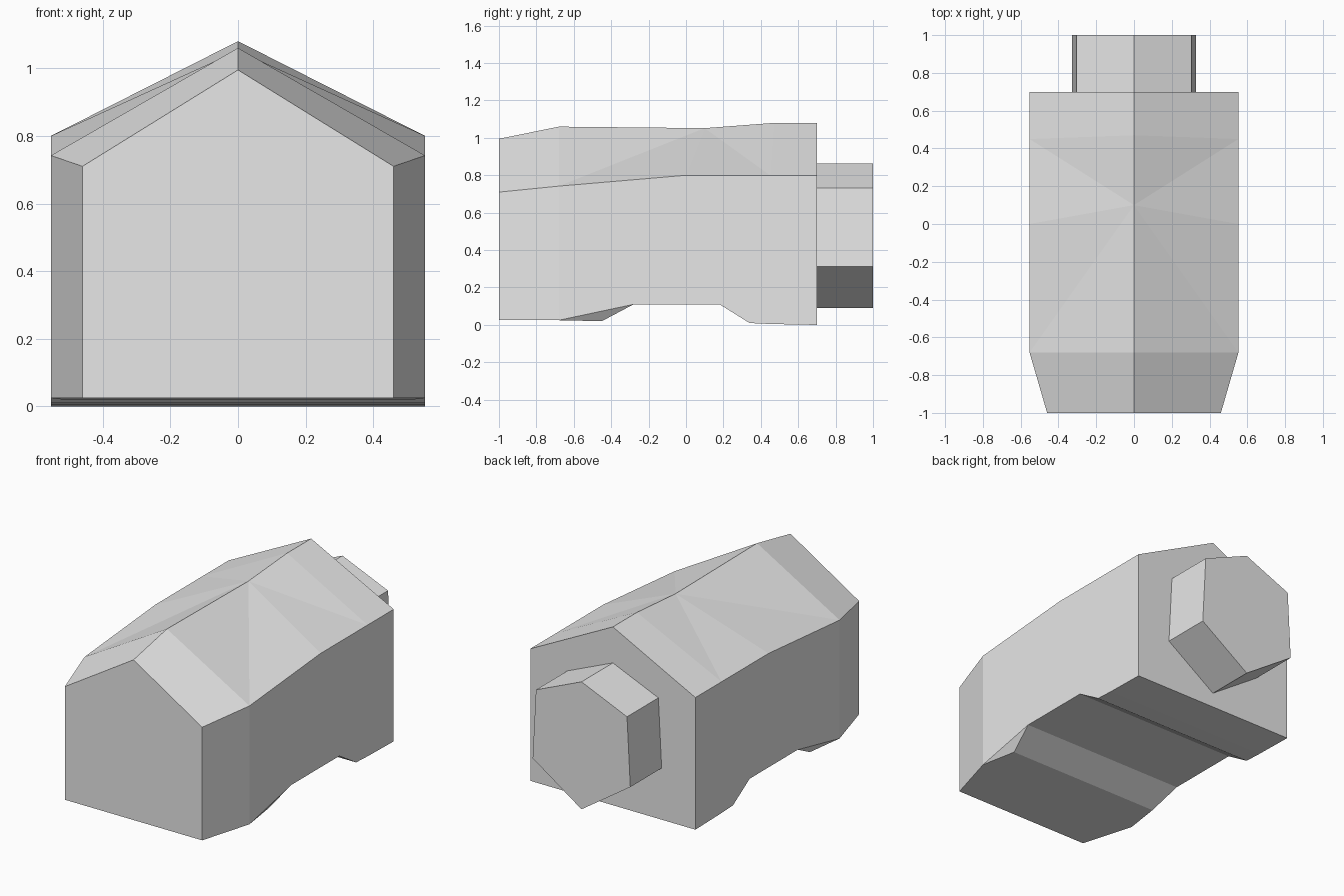
import bpy
import bmesh

if "Cube" in bpy.data.objects:
    bpy.data.objects.remove(bpy.data.objects["Cube"])

grey = bpy.data.materials.new("light grey")
grey.use_nodes = True
grey.diffuse_color = (0.8, 0.8, 0.8, 1)
grey.node_tree.nodes["Principled BSDF"].inputs["Base Color"].default_value = (0.8, 0.8, 0.8, 1)


def finish(bm, name):
    bmesh.ops.remove_doubles(bm, verts=bm.verts, dist=0.0005)
    bmesh.ops.recalc_face_normals(bm, faces=bm.faces)
    mesh = bpy.data.meshes.new(name)
    bm.to_mesh(mesh)
    bm.free()
    mesh.materials.append(grey)
    obj = bpy.data.objects.new(name, mesh)
    bpy.context.collection.objects.link(obj)
    return obj


def face(bm, points):
    return bm.faces.new([bm.verts.new(p) for p in points])


# Body outlines along its length: nose, shoulder, ..., tail
WIDE, NOSE = 0.553, 0.46
eave = [(NOSE, -1, 0.71), (WIDE, -0.68, 0.742), (WIDE, 0, 0.8),
        (WIDE, 0.45, 0.8), (WIDE, 0.7, 0.8)]
ridge = [(0, -1, 0.995), (0, -0.68, 1.06), (0, 0.1, 1.052),
         (0, 0.47, 1.08), (0, 0.7, 1.08)]
belly = [(NOSE, -1, 0.025), (WIDE, -0.68, 0.025), (0.515, -0.45, 0.02),
         (WIDE, -0.28, 0.11), (WIDE, 0.18, 0.11), (WIDE, 0.34, 0.01),
         (WIDE, 0.45, 0.005), (WIDE, 0.7, 0)]

bm = bmesh.new()
for side in (1, -1):
    e, r, b = ([(side * x, y, z) for x, y, z in line] for line in (eave, ridge, belly))
    # Roof slopes
    for i in range(len(e) - 1):
        if i == 2:
            face(bm, (e[i], e[i + 1], r[i]))
            face(bm, (e[i + 1], r[i + 1], r[i]))
        elif i == 1:
            face(bm, (e[i], r[i + 1], r[i]))
            face(bm, (e[i], e[i + 1], r[i + 1]))
        else:
            face(bm, (e[i], e[i + 1], r[i + 1], r[i]))
    # Tapered cheek, long wall and the tucked-in corner beneath it
    face(bm, (b[0], b[1], e[1], e[0]))
    face(bm, [b[1]] + b[3:] + e[:0:-1])
    face(bm, b[1:4])
# Underside strips
for p, q in zip(belly, belly[1:]):
    face(bm, (p, q, (-q[0], *q[1:]), (-p[0], *p[1:])))
# Pentagonal end panels
for i in (0, -1):
    b, e, r = belly[i], eave[i], ridge[i]
    face(bm, (b, e, r, (-e[0], *e[1:]), (-b[0], *b[1:])))
finish(bm, "body")

# Six-sided block at the back
hexagon = [(0, 0.862), (0.305, 0.732), (0.327, 0.312),
           (0, 0.09), (-0.327, 0.312), (-0.305, 0.732)]
bm = bmesh.new()
for y in (0.7, 1):
    face(bm, [(x, y, z) for x, z in hexagon])
for p, q in zip(hexagon, hexagon[1:] + hexagon[:1]):
    face(bm, [(p[0], 0.7, p[1]), (q[0], 0.7, q[1]), (q[0], 1, q[1]), (p[0], 1, p[1])])
finish(bm, "rear_block")
